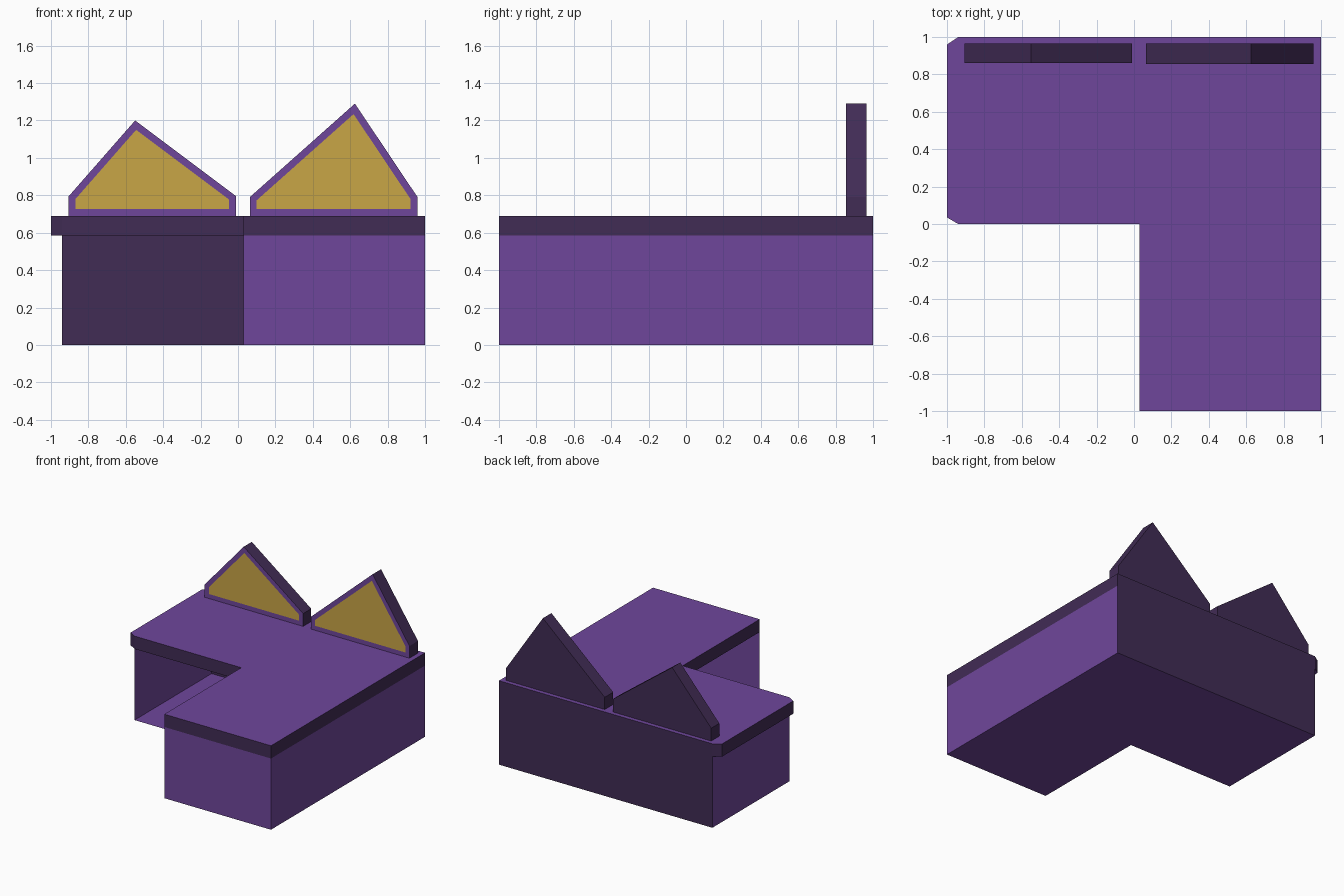
import bpy, bmesh
from mathutils import Vector

if "Cube" in bpy.data.objects:
    bpy.data.objects.remove(bpy.data.objects["Cube"])


def material(name, rgb):
    m = bpy.data.materials.new(name)
    m.diffuse_color = (*rgb, 1)
    m.use_nodes = True
    m.node_tree.nodes["Principled BSDF"].inputs["Base Color"].default_value = m.diffuse_color
    return m


MATS = [material("purple", (0.159, 0.062, 0.33)),
        material("dark plum", (0.053, 0.025, 0.091)),
        material("gold", (0.584, 0.381, 0.061))]
PURPLE, PLUM, GOLD = range(3)


def prism(outline, direction):
    """Closed solid: outline of 3D points swept along direction."""
    bm = bmesh.new()
    face = bm.faces.new([bm.verts.new(p) for p in outline])
    ext = bmesh.ops.extrude_face_region(bm, geom=[face], use_keep_orig=True)
    moved = [g for g in ext["geom"] if isinstance(g, bmesh.types.BMVert)]
    bmesh.ops.translate(bm, verts=moved, vec=Vector(direction))
    bmesh.ops.recalc_face_normals(bm, faces=bm.faces[:])
    return bm


def finish(bm, name):
    mesh = bpy.data.meshes.new(name)
    bm.to_mesh(mesh)
    bm.free()
    for m in MATS:
        mesh.materials.append(m)
    obj = bpy.data.objects.new(name, mesh)
    bpy.context.collection.objects.link(obj)


# L-shaped base shell: open on top (closed by the slab) and on the two inner sides
INNER_X, BODY_Z, TOP_Z = 0.03, 0.585, 0.69
base = [(-0.94, 0), (INNER_X, 0), (INNER_X, -1), (1, -1), (1, 1), (-0.94, 1)]
bm = prism([(x, y, 0) for x, y in base], (0, 0, BODY_Z))
opened = []
for f in bm.faces:
    c, n = f.calc_center_median(), f.normal
    inner_front = n.y < -0.9 and abs(c.y) < 0.01
    inner_side = n.x < -0.9 and abs(c.x - INNER_X) < 0.01
    if n.z > 0.9 or inner_front or inner_side:
        opened.append(f)
    f.material_index = PLUM if n.y > 0.9 else PURPLE
bmesh.ops.delete(bm, geom=opened, context='FACES')
finish(bm, "base_shell")

# L-shaped top slab with an overhanging, chamfered left end
slab = [(-1, 0.035), (-0.94, 0), (INNER_X, 0), (INNER_X, -1),
        (1, -1), (1, 1), (-0.94, 1), (-1, 0.96)]
bm = prism([(x, y, BODY_Z) for x, y in slab], (0, 0, TOP_Z - BODY_Z))
for f in bm.faces:
    f.material_index = PURPLE if abs(f.normal.z) > 0.5 else PLUM
finish(bm, "top_slab")


# Pointed back panels: purple front frame, gold inset, plum sides and back
def panel(name, x0, x1, shoulder, peak_x, peak_z, y0, y1):
    outline = [(x0, TOP_Z), (x1, TOP_Z), (x1, shoulder), (peak_x, peak_z), (x0, shoulder)]
    bm = prism([(x, y0, z) for x, z in outline], (0, y1 - y0, 0))
    for f in bm.faces:
        f.material_index = PLUM
    front = min(bm.faces, key=lambda f: f.normal.y)
    front.material_index = PURPLE
    bmesh.ops.inset_individual(bm, faces=[front], thickness=0.037, use_even_offset=True)
    front.material_index = GOLD
    finish(bm, name)


panel("left_pointed_panel", -0.905, -0.01, 0.795, -0.55, 1.20, 0.86, 0.965)
panel("right_pointed_panel", 0.063, 0.96, 0.79, 0.625, 1.29, 0.855, 0.965)
